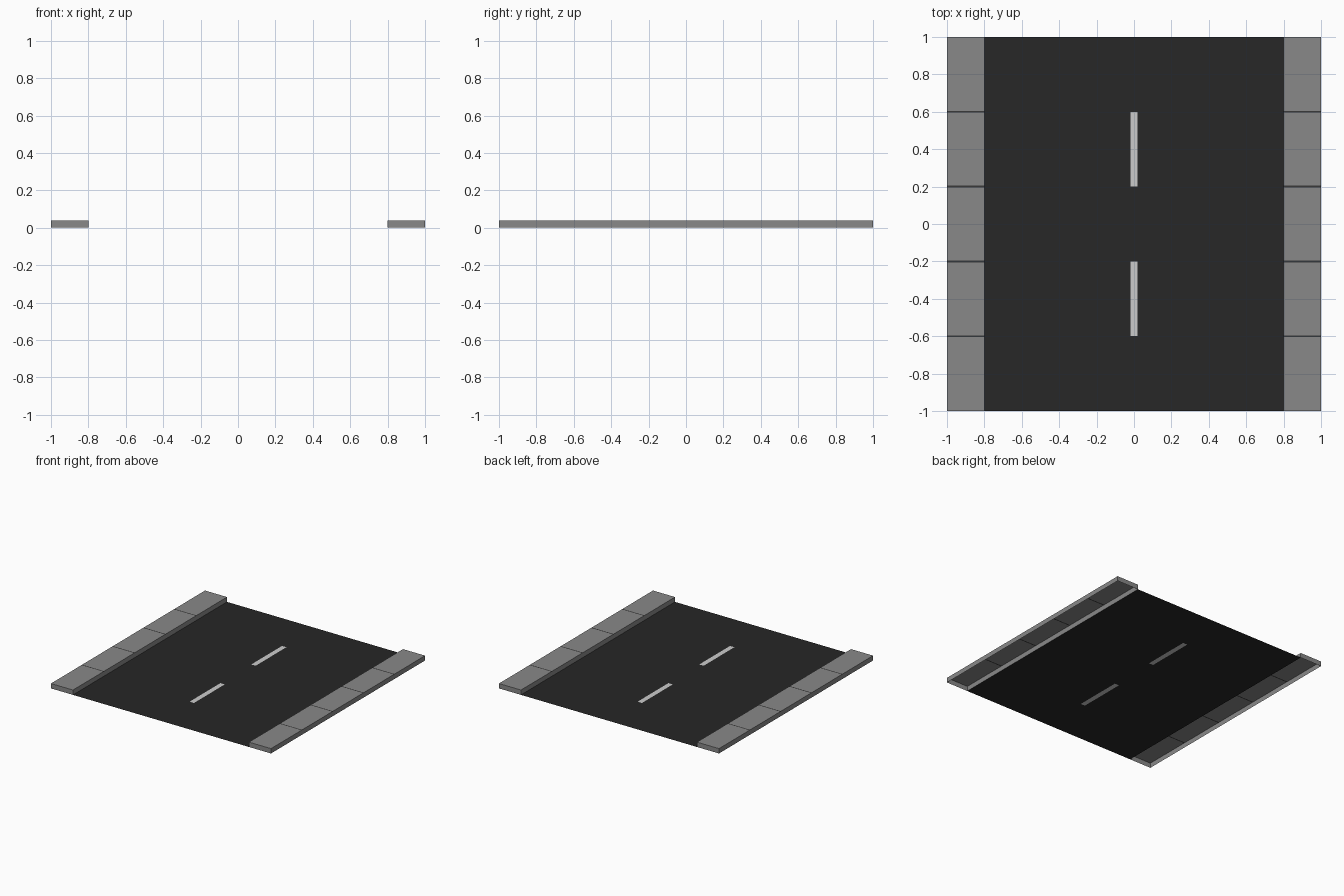
import bpy, bmesh

if "Cube" in bpy.data.objects:
    bpy.data.objects.remove(bpy.data.objects["Cube"])


def material(name, v):
    m = bpy.data.materials.new(name)
    m.diffuse_color = (v, v, v, 1)
    m.use_nodes = True
    m.node_tree.nodes["Principled BSDF"].inputs["Base Color"].default_value = m.diffuse_color
    return m


asphalt = material("asphalt", 0.02)
paint = material("paint", 0.62)
concrete = material("concrete", 0.25)
joint = material("joint", 0.04)


def finish(name, bm, mats):
    me = bpy.data.meshes.new(name)
    bm.to_mesh(me)
    bm.free()
    for m in mats:
        me.materials.append(m)
    ob = bpy.data.objects.new(name, me)
    bpy.context.collection.objects.link(ob)
    return ob


def patchwork(bm, xs, ys, z, pick):
    """Flat sheet split at xs and ys; pick(i, j) gives each cell's material slot."""
    v = [[bm.verts.new((x, y, z)) for y in ys] for x in xs]
    for i in range(len(xs) - 1):
        for j in range(len(ys) - 1):
            f = bm.faces.new((v[i][j], v[i + 1][j], v[i + 1][j + 1], v[i][j + 1]))
            f.material_index = pick(i, j)


# Road sheet with two centre dashes inlaid flush
bm = bmesh.new()
patchwork(bm, [-0.8, -0.02, 0.02, 0.8], [-1, -0.6, -0.2, 0.2, 0.6, 1], 0,
          lambda i, j: 1 if i == 1 and j in (1, 3) else 0)
finish("road", bm, [asphalt, paint])


# Pavements: five slabs with thin dark joints, walls all round, open underneath
def pavement(name, x0, x1):
    ys = [-1]
    for y in (-0.6, -0.2, 0.2, 0.6):
        ys += [y - 0.005, y + 0.005]
    ys.append(1)
    bm = bmesh.new()
    patchwork(bm, [x0, x1], ys, 0.04, lambda i, j: j % 2)
    rim = [e for e in bm.edges if e.is_boundary]
    new = bmesh.ops.extrude_edge_only(bm, edges=rim)["geom"]
    for g in new:
        if isinstance(g, bmesh.types.BMVert):
            g.co.z = 0
        elif isinstance(g, bmesh.types.BMFace):
            g.material_index = 0
    bmesh.ops.recalc_face_normals(bm, faces=bm.faces)
    top = max(bm.faces, key=lambda f: f.calc_center_median().z)
    if top.normal.z < 0:
        bmesh.ops.reverse_faces(bm, faces=bm.faces)
    finish(name, bm, [concrete, joint])


pavement("left_pavement", -1, -0.8)
pavement("right_pavement", 0.8, 1)
